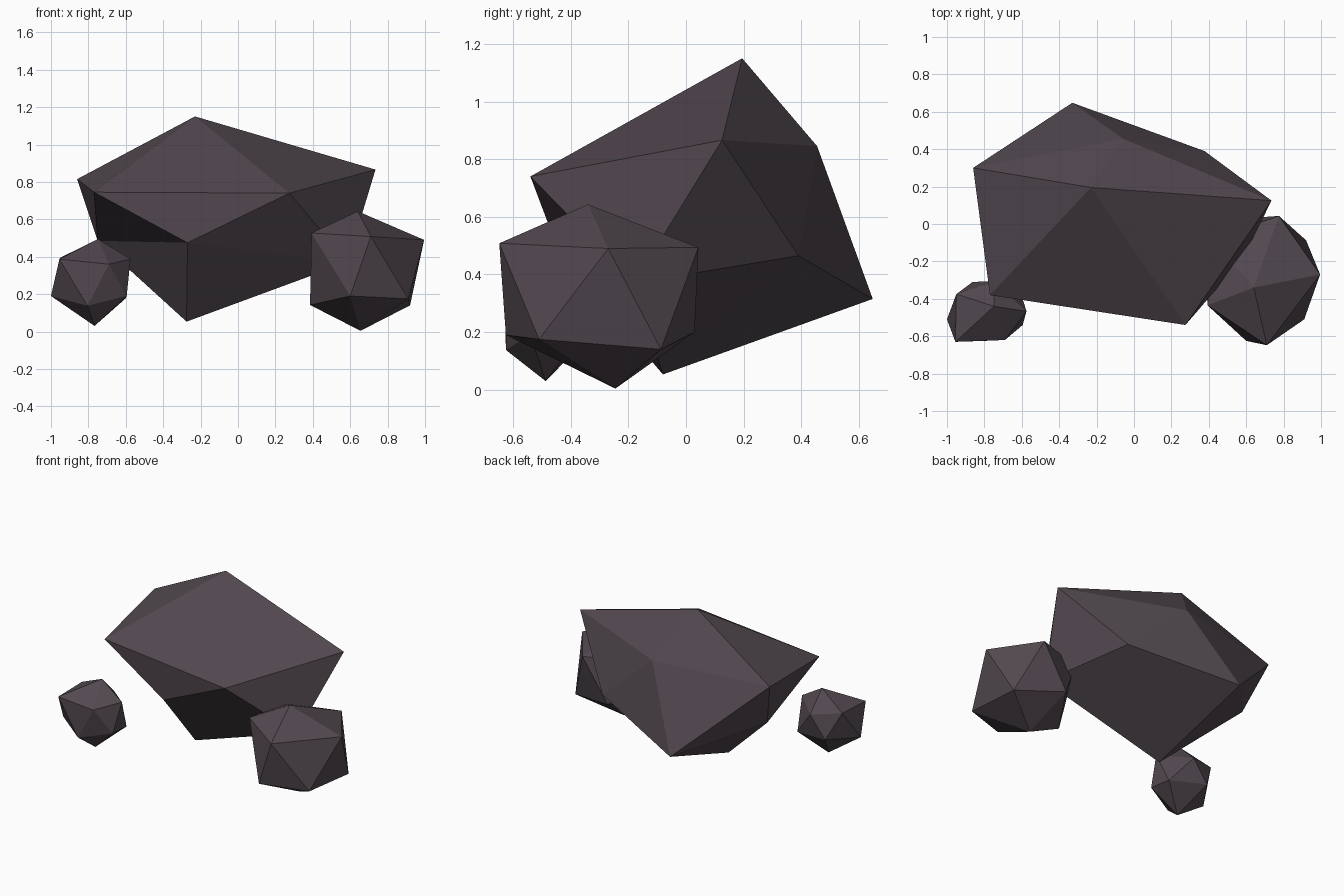
import bpy

# One stone colour
stone = bpy.data.materials.new("dark_stone")
stone.diffuse_color = (0.085, 0.066, 0.080, 1)


def rock(name, top, upper, lower, bottom):
    """Faceted 20-sided boulder: lower[i] sits between upper[i] and upper[i+1]."""
    verts = [top] + upper + lower + [bottom]
    faces = []
    for i in range(5):
        j = (i + 1) % 5
        u, un, l, ln = 1 + i, 1 + j, 6 + i, 6 + j
        faces += [(0, u, un), (u, l, un), (l, ln, un), (l, 11, ln)]
    mesh = bpy.data.meshes.new(name)
    mesh.from_pydata(verts, [], faces)
    mesh.materials.append(stone)
    mesh.update()
    obj = bpy.data.objects.new(name, mesh)
    bpy.context.collection.objects.link(obj)
    return obj


# Large overhanging boulder
rock("large_boulder", (-0.23, 0.195, 1.15),
     [(-0.77, -0.38, 0.745), (0.275, -0.54, 0.74), (0.735, 0.125, 0.866),
      (-0.057, 0.455, 0.845), (-0.86, 0.30, 0.815)],
     [(-0.27, -0.44, 0.475), (0.585, -0.18, 0.37), (0.377, 0.39, 0.465),
      (-0.33, 0.648, 0.315), (-0.75, 0.17, 0.485)],
     (-0.275, -0.08, 0.053))

# Medium rock on the right
rock("medium_rock", (0.64, -0.34, 0.643),
     [(0.71, -0.648, 0.508), (0.995, -0.27, 0.49), (0.775, 0.043, 0.494),
      (0.42, -0.08, 0.50), (0.393, -0.435, 0.527)],
     [(0.91, -0.51, 0.175), (0.92, -0.087, 0.14), (0.585, 0.03, 0.20),
      (0.385, -0.28, 0.142), (0.60, -0.625, 0.19)],
     (0.655, -0.245, 0.004))

# Small rock on the left
rock("small_rock", (-0.748, -0.44, 0.495),
     [(-0.69, -0.62, 0.36), (-0.575, -0.467, 0.388), (-0.75, -0.305, 0.36),
      (-0.95, -0.375, 0.395), (-0.955, -0.63, 0.387)],
     [(-0.595, -0.54, 0.19), (-0.603, -0.375, 0.175), (-0.863, -0.31, 0.21),
      (-1.0, -0.51, 0.19), (-0.805, -0.625, 0.138)],
     (-0.767, -0.487, 0.03))
